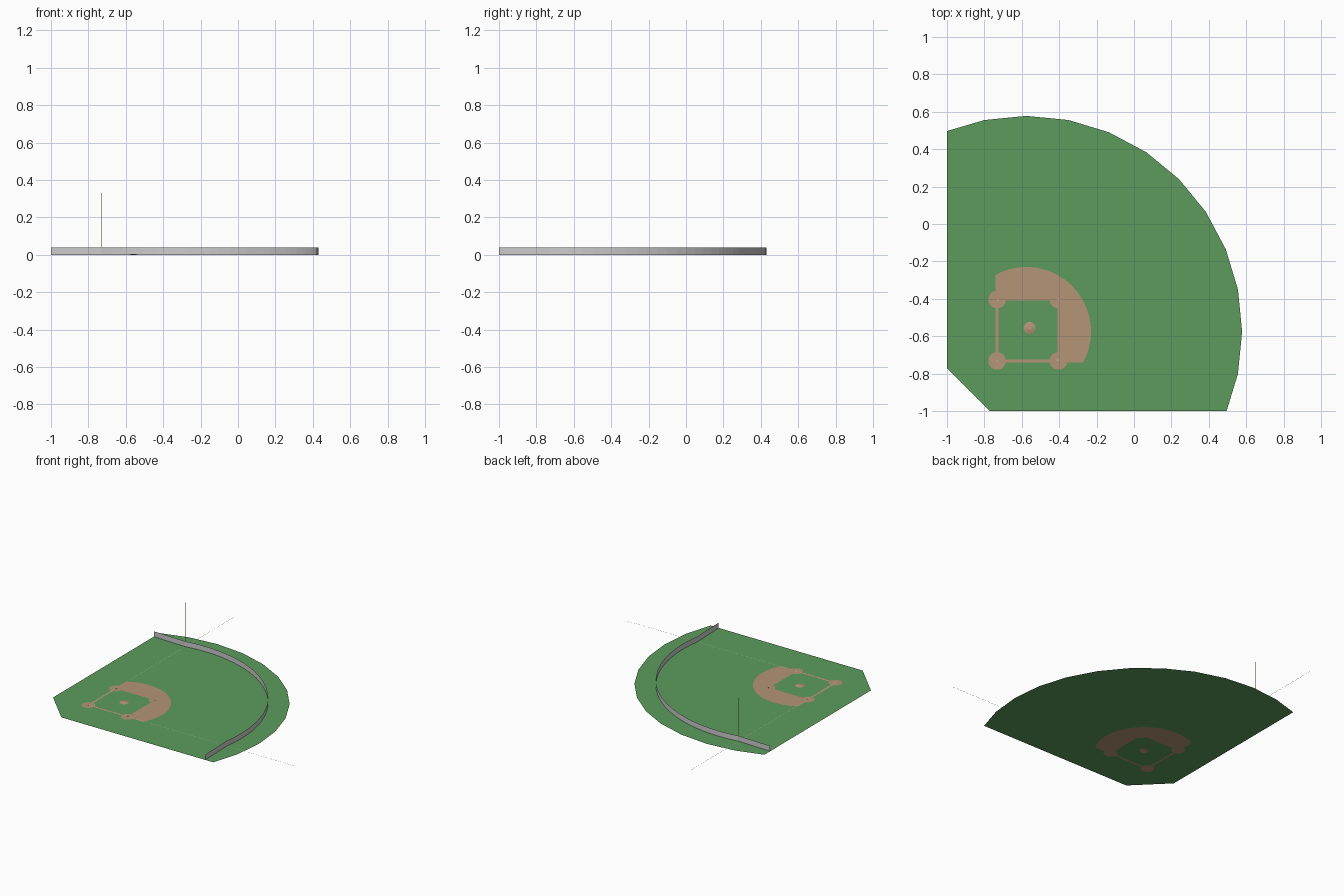
import bpy, bmesh, math
from mathutils import Vector

if "Cube" in bpy.data.objects:
    bpy.data.objects.remove(bpy.data.objects["Cube"])

C = -0.575            # centre of the big arcs
H, B = -0.732, -0.404  # home and base coordinates
R = 0.047             # dirt circle radius
MOUND = (-0.558, -0.556)


def material(name, rgb):
    m = bpy.data.materials.new(name)
    m.diffuse_color = (*rgb, 1)
    m.use_nodes = True
    m.node_tree.nodes["Principled BSDF"].inputs["Base Color"].default_value = m.diffuse_color
    return m


GRASS = material("grass", (0.107, 0.33, 0.107))
DIRT = material("dirt", (0.46, 0.30, 0.18))
WHITE = material("white", (0.9, 0.9, 0.9))


def finish(bm, name, mat=None):
    me = bpy.data.meshes.new(name)
    bm.to_mesh(me)
    bm.free()
    ob = bpy.data.objects.new(name, me)
    bpy.context.collection.objects.link(ob)
    if mat:
        me.materials.append(mat)
    return ob


def arc(cx, cy, r, a0, a1, n):
    angles = [math.radians(a0 + (a1 - a0) * i / n) for i in range(n + 1)]
    return [(cx + r * math.cos(a), cy + r * math.sin(a)) for a in angles]


def sheet(name, loops, mat):
    """Flat sheet: first loop is the outline, the others are holes."""
    bm = bmesh.new()
    edges = []
    for loop in loops:
        vs = [bm.verts.new((x, y, 0)) for x, y in loop]
        edges += [bm.edges.new((v, vs[i - 1])) for i, v in enumerate(vs)]
    bmesh.ops.triangle_fill(bm, edges=edges, use_beauty=True, normal=(0, 0, 1))
    for f in bm.faces:
        f.normal_update()
        if f.normal.z < 0:
            f.normal_flip()
    return finish(bm, name, mat)


def box(name, x, y, sx, sy, z0, z1, mat, turn=0):
    bm = bmesh.new()
    bmesh.ops.create_cube(bm, size=1)
    for v in bm.verts:
        v.co = Vector((v.co.x * sx, v.co.y * sy, z0 + (v.co.z + 0.5) * (z1 - z0)))
    ob = finish(bm, name, mat)
    ob.location = (x, y, 0)
    ob.rotation_euler.z = turn
    return ob


def strip(name, x0, y0, x1, y1, z, mat):
    bm = bmesh.new()
    bm.faces.new([bm.verts.new(p) for p in
                  ((x0, y0, z), (x1, y0, z), (x1, y1, z), (x0, y1, z))])
    return finish(bm, name, mat)


# Ground outlines: field edge, dirt edge, infield grass edge, mound ring
field = ([(-1, -0.77), (-0.77, -1), (0.495, -1)]
         + arc(C, C, 1.153, -11.25, 101.25, 10) + [(-1, 0.497)])
half = math.degrees(math.acos((H - 0.008 - C) / 0.345))
dirt = (arc(H, H, R, 100, 350, 20) + arc(B, H, R, 190, 350, 14)
        + arc(C, C, 0.345, half - 90 - 2 * (half - 90) - 0, half, 32)
        + arc(H, B, R, 100, 260, 14))
infield = (arc(H, H, R, 80, 10, 8) + arc(B, H, R, 170, 95, 8)
           + arc(B, B, R, 265, 185, 8) + arc(H, B, R, 355, 280, 8))
ring = arc(*MOUND, 0.032, 0, 345, 23)

sheet("outfield_grass", [field, dirt], GRASS)
sheet("infield_dirt", [dirt, infield], DIRT)
sheet("infield_grass", [infield, ring], GRASS)

# Pitching mound: low open cone with a flat top
bm = bmesh.new()
low = [bm.verts.new((x, y, 0)) for x, y in ring]
top = [bm.verts.new((x, y, 0.004)) for x, y in arc(*MOUND, 0.012, 0, 345, 23)]
for i in range(len(low)):
    bm.faces.new((low[i - 1], low[i], top[i], top[i - 1]))
bm.faces.new(top)
finish(bm, "pitching_mound", DIRT)
box("pitching_rubber", *MOUND, 0.009, 0.002, 0.004, 0.005, WHITE, -math.pi / 4)

# Bases and home plate
for name, x, y in (("first_base", B - 0.004, H + 0.004),
                   ("second_base", B, B), ("third_base", H + 0.004, B - 0.004)):
    box(name, x, y, 0.006, 0.006, 0, 0.002, WHITE)
box("home_plate", H, H, 0.006, 0.006, 0, 0.001, WHITE)

# Foul lines running out past the field
w = 0.0008
strip("right_foul_line", H + 0.01, H - w, 1, H + w, 0.0008, WHITE)
strip("left_foul_line", H - w, H + 0.01, H + w, 1, 0.0008, WHITE)

# Outfield wall: single thin sheet, arc with straight ends
path = ([(0.428, -1)] + arc(C, C, 1.006, -9, 99, 32) + [(-1, 0.428)])
bm = bmesh.new()
cols = [[bm.verts.new((x, y, z)) for z in (0, 0.04)] for x, y in path]
for a, b in zip(cols, cols[1:]):
    bm.faces.new((a[0], a[1], b[1], b[0]))
finish(bm, "outfield_wall")

# Foul pole: flat upright strip
bm = bmesh.new()
bm.faces.new([bm.verts.new(p) for p in
              ((H - 0.0015, 0.42, 0), (H + 0.0015, 0.42, 0),
               (H + 0.0015, 0.42, 0.33), (H - 0.0015, 0.42, 0.33))])
finish(bm, "foul_pole", material("pole_yellow", (0.6, 0.45, 0.1)))
